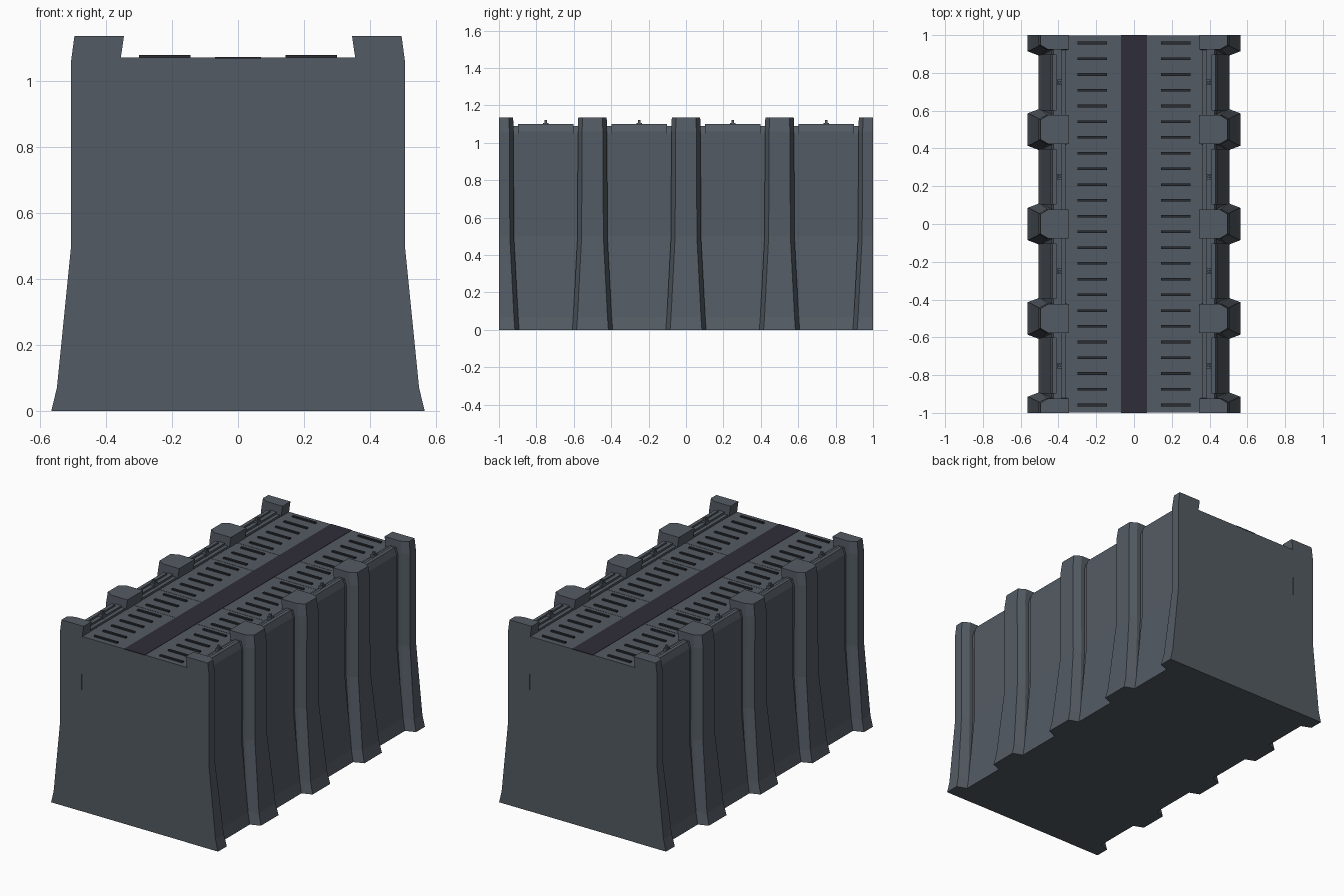
import bpy, bmesh

if "Cube" in bpy.data.objects:
    bpy.data.objects.remove(bpy.data.objects["Cube"])

def material(name, rgb):
    m = bpy.data.materials.new(name)
    m.diffuse_color = (*rgb, 1)
    m.use_nodes = True
    m.node_tree.nodes["Principled BSDF"].inputs["Base Color"].default_value = m.diffuse_color
    return m

STONE = material("slate_grey", (0.088, 0.105, 0.125))
DARK = material("dark_violet_grey", (0.028, 0.027, 0.040))
SLOT = material("slot_charcoal", (0.024, 0.026, 0.032))

def finish(bm, name, mat):
    bmesh.ops.recalc_face_normals(bm, faces=bm.faces)
    me = bpy.data.meshes.new(name)
    bm.to_mesh(me)
    bm.free()
    me.materials.append(mat)
    ob = bpy.data.objects.new(name, me)
    bpy.context.collection.objects.link(ob)
    return ob

def loft(bm, rings):
    """Skin a stack of equal-length rings and cap both ends."""
    vs = [[bm.verts.new(p) for p in r] for r in rings]
    n = len(vs[0])
    for a, b in zip(vs, vs[1:]):
        for i in range(n):
            j = (i + 1) % n
            bm.faces.new((a[i], a[j], b[j], b[i]))
    bm.faces.new(vs[0])
    bm.faces.new(vs[-1])

def box(bm, x0, x1, y0, y1, z0, z1):
    loft(bm, [[(x0, y0, z), (x1, y0, z), (x1, y1, z), (x0, y1, z)] for z in (z0, z1)])

def extrude_y(bm, profile, y0, y1):
    loft(bm, [[(x, y, z) for x, z in profile] for y in (y0, y1)])

# wall core: battered sides, sunken walkway and low side ledges
half = [(0.498, 0), (0.483, 0.07), (0.438, 0.5), (0.438, 1.05), (0.425, 1.09),
        (0.385, 1.09), (0.385, 1.078), (0.362, 1.078), (0.362, 1.066)]
bm = bmesh.new()
extrude_y(bm, half + [(-x, z) for x, z in reversed(half)], -0.999, 0.999)
finish(bm, "wall_core", STONE)

# recessed side panels between the buttresses, slightly proud of the core
panel = [(0.505, 0), (0.490, 0.07), (0.446, 0.5), (0.446, 1.06), (0.432, 1.10),
         (0.41, 1.10), (0.41, 1.0), (0.41, 0.0)]
bm = bmesh.new()
for s in (-1, 1):
    for c in (-0.75, -0.25, 0.25, 0.75):
        extrude_y(bm, [(s * x, z) for x, z in panel], c - 0.148, c + 0.148)
finish(bm, "side_panels", STONE)

# buttresses: z, outer x, chamfer depth, outer half width, inner half width, inner x
LEVELS = [(0, 0.565, 0.060, 0.085, 0.108, 0.36),
          (0.07, 0.548, 0.057, 0.080, 0.103, 0.36),
          (0.5, 0.505, 0.042, 0.058, 0.080, 0.36),
          (1.06, 0.505, 0.042, 0.056, 0.078, 0.356),
          (1.135, 0.495, 0.040, 0.052, 0.076, 0.345)]
bm = bmesh.new()
for s in (-1, 1):
    for c in (-1, -0.5, 0, 0.5, 1):
        rings = []
        for z, xo, d, wo, wi, xi in LEVELS:
            pts = [(xi, -wi), (xo - d, -wi), (xo, -wo), (xo, wo), (xo - d, wi), (xi, wi)]
            # end buttresses are cut in half at the ends of the wall
            rings.append([(s * x, max(-1, min(1, c + y)), z) for x, y in pts])
        loft(bm, rings)
bmesh.ops.remove_doubles(bm, verts=bm.verts, dist=1e-5)
finish(bm, "buttresses", STONE)

# walkway plates with thin seams
seams = [-1, -0.5, -0.25, 0.25, 0.5, 1]
bm = bmesh.new()
for a, b in zip(seams, seams[1:]):
    box(bm, -0.357, 0.357, a + 0.001, b - 0.001, 1.05, 1.07)
finish(bm, "walkway_plates", STONE)

# dark strip down the middle
bm = bmesh.new()
box(bm, -0.07, 0.07, -1, 1, 1.066, 1.072)
finish(bm, "centre_strip", DARK)

# slot bars either side of the strip
bm = bmesh.new()
for s in (-1, 1):
    for i in range(24):
        y = -1 + (i + 0.5) / 12
        x0, x1 = sorted((s * 0.143, s * 0.30))
        box(bm, x0, x1, y - 0.007, y + 0.007, 1.069, 1.078)
finish(bm, "walkway_slots", SLOT)

# small fittings on the ledges
bm = bmesh.new()
for s in (-1, 1):
    for y in (-0.75, -0.25, 0.25, 0.75):
        x = s * 0.395
        box(bm, x - 0.013, x + 0.013, y - 0.015, y + 0.015, 1.075, 1.107)
        box(bm, x - 0.007, x + 0.007, y - 0.007, y + 0.007, 1.107, 1.122)
finish(bm, "ledge_fittings", STONE)
